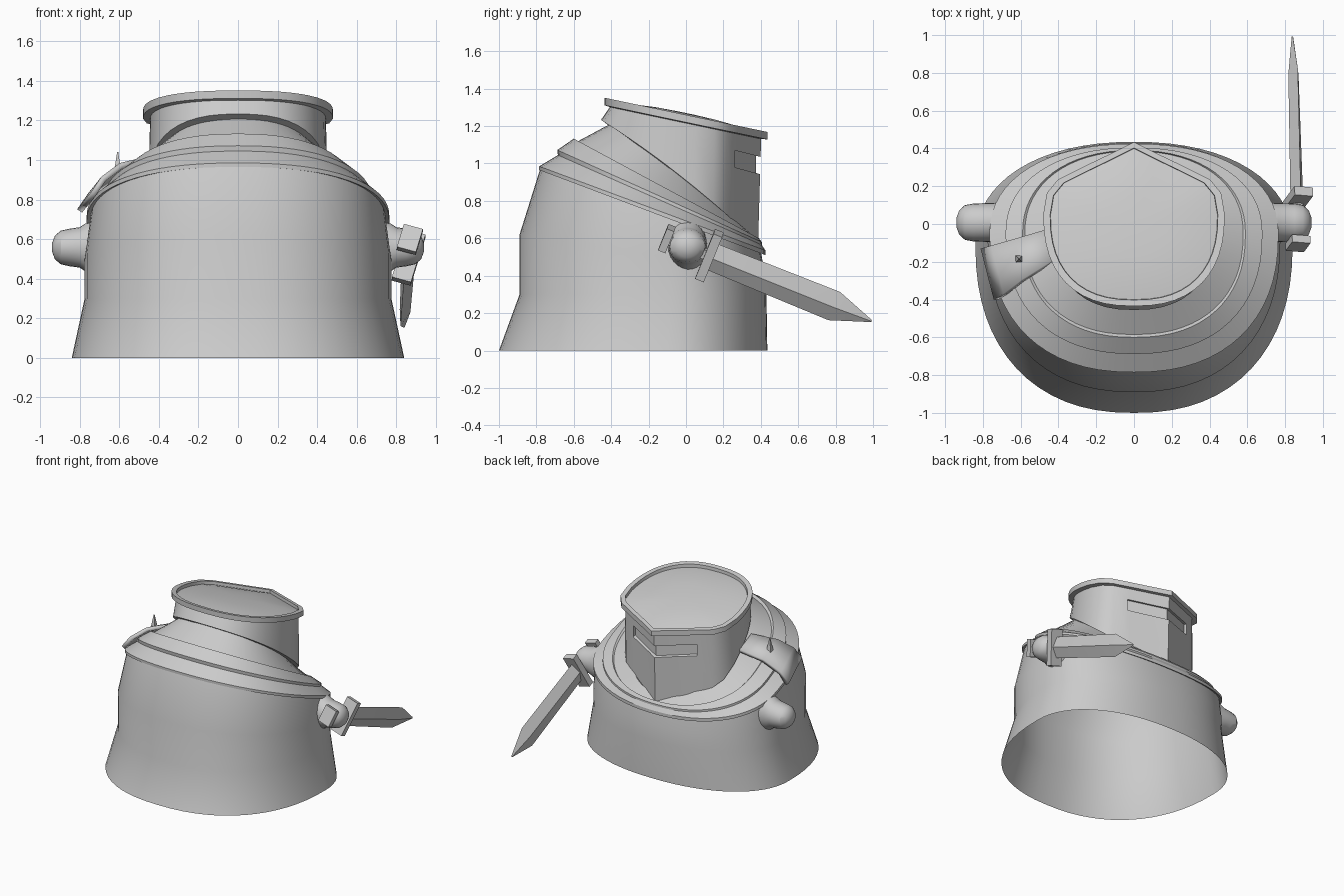
import bpy, bmesh, math
from mathutils import Vector, Matrix

cube = bpy.data.objects.get("Cube")
if cube:
    bpy.data.objects.remove(cube, do_unlink=True)

grey = bpy.data.materials.new("plain_grey")
grey.use_nodes = True
grey.diffuse_color = (0.6, 0.6, 0.6, 1)
grey.node_tree.nodes["Principled BSDF"].inputs["Base Color"].default_value = (0.6, 0.6, 0.6, 1)
parts = []


def finish(name, bm):
    bmesh.ops.recalc_face_normals(bm, faces=bm.faces)
    mesh = bpy.data.meshes.new(name)
    bm.to_mesh(mesh)
    bm.free()
    mesh.materials.append(grey)
    ob = bpy.data.objects.new(name, mesh)
    bpy.context.collection.objects.link(ob)
    parts.append(ob)
    return ob


def loft(name, rings, cap_start=False, cap_end=False):
    """Skin a series of closed rings with quads."""
    bm = bmesh.new()
    rows = [[bm.verts.new(p) for p in r] for r in rings]
    n = len(rows[0])
    for a, b in zip(rows, rows[1:]):
        for i in range(n):
            j = (i + 1) % n
            bm.faces.new((a[i], a[j], b[j], b[i]))
    if cap_start:
        bm.faces.new(rows[0][::-1])
    if cap_end:
        bm.faces.new(rows[-1])
    return finish(name, bm)


def spow(v, e):
    return math.copysign(abs(v) ** e, v)


def oval(yb, yf, yc, rx, zb, zf, n=64):
    """Rounded ring, tilted from height zb at the back to zf at the face."""
    pts = []
    for i in range(n):
        t = 2 * math.pi * i / n
        e = 2 / (2.2 if math.sin(t) > 0 else 2.3)
        s = spow(math.sin(t), e)
        y = yc + s * ((yf - yc) if s > 0 else (yc - yb))
        pts.append((rx * spow(math.cos(t), e), y, zb + (zf - zb) * (y - yb) / (yf - yb)))
    return pts


# Body: open, flared at the hem
loft("body", [oval(-1, .435, -.1, .84, 0, 0),
              oval(-.89, .43, -.08, .775, .3, .3),
              oval(-.89, .42, -.08, .775, .62, .42),
              oval(-.78, .40, -.05, .745, .97, .53)])

# Collar: stepped tilted bands rising to the neck
loft("collar", [oval(-.77, .39, -.05, .74, .965, .53),
                oval(-.785, .425, -.05, .765, .965, .51),
                oval(-.785, .425, -.05, .765, .985, .535),
                oval(-.685, .405, -.05, .68, 1.045, .565),
                oval(-.688, .405, -.05, .68, 1.072, .58),
                oval(-.60, .39, -.05, .59, 1.133, .60),
                oval(-.585, .385, -.05, .578, 1.115, .59),
                oval(-.38, .34, -.03, .40, 1.225, .63)])

# Helmet: wedge-shaped face, rounded back
half = [(0, .41), (.13, .345), (.265, .28), (.38, .222), (.435, .155)]
for k in range(12):
    t = math.pi / 2 * k / 12
    half.append((.453 * math.cos(t) ** .83, .05 - .46 * math.sin(t) ** .83))
section = half + [(0, -.41)] + [(-x, y) for x, y in half[:0:-1]]


def helm(s, height, back=1.0, front=1.0):
    pts = []
    for x, y in section:
        y *= s * (back if y < 0 else front)
        pts.append((x * s, y, height(y)))
    return pts


def tilted(z):
    return lambda y: z - .21 * y


helmet = loft("helmet", [helm(1, lambda y: .91 - .8 * y - .2 * y * y, 1.11, .94),
                         helm(.98, tilted(1.225))], True, True)

# Eye slit: shallow wedge cut across the face
outline = [(-.28, .45), (-.28, .237), (0, .374), (.28, .237), (.28, .45), (0, .6)]
slit = loft("slit_cutter", [[(x, y, 1.05 - .27 * y) for x, y in outline],
                            [(x, y, 1.135 - .25 * y) for x, y in outline]], True, True)
slit.hide_render = True
cut = helmet.modifiers.new("slit", 'BOOLEAN')
cut.operation = 'DIFFERENCE'
cut.solver = 'EXACT'
cut.object = slit
bpy.context.view_layer.update()
graph = bpy.context.evaluated_depsgraph_get()
carved = bpy.data.meshes.new_from_object(helmet.evaluated_get(graph))
helmet.modifiers.clear()
helmet.data = carved
parts.remove(slit)
bpy.data.objects.remove(slit, do_unlink=True)

# Helmet rim and slightly domed lid
loft("helmet_rim", [helm(s, tilted(z)) for s, z in
                    ((.97, 1.215), (1.06, 1.22), (1.06, 1.26), (.98, 1.26), (.975, 1.235))])
loft("helmet_lid", [helm(s, tilted(z)) for s, z in
                    ((.98, 1.235), (.75, 1.255), (.4, 1.267), (.1, 1.27))], False, True)

# Shoulder plate on the right side, with a small fin
bm = bmesh.new()
rows = []
for xa, ya, xb, yb, z in ((-.80, -.13, -.73, -.40, .765), (-.745, -.115, -.68, -.37, .85),
                          (-.62, -.08, -.59, -.30, .94), (-.45, -.03, -.43, -.20, 1.01)):
    rows.append([bm.verts.new((xa + (xb - xa) * f, ya + (yb - ya) * f,
                               z - .32 * (ya + (yb - ya) * f + .2))) for f in (0, .5, 1)])
for a, b in zip(rows, rows[1:]):
    for i in range(2):
        bm.faces.new((a[i], a[i + 1], b[i + 1], b[i]))
plate = finish("shoulder_plate", bm)
thick = plate.modifiers.new("thickness", 'SOLIDIFY')
thick.thickness = .03
thick.offset = 0

bm = bmesh.new()
bmesh.ops.create_cone(bm, cap_ends=True, segments=4, radius1=.03, radius2=.004, depth=.12,
                      matrix=Matrix.Translation((-.608, -.185, .98)) @ Matrix.Rotation(math.pi / 4, 4, 'Z'))
finish("shoulder_fin", bm)

# Hands: rounded stubs growing out of the sides, taller where they join
for side, name in ((1, "left_hand"), (-1, "right_hand")):
    rings = []
    for x, ry, rz in ((.70, .105, .145), (.765, .104, .125), (.80, .102, .102), (.85, .1, .095),
                      (.895, .092, .085), (.925, .065, .06), (.94, .025, .02)):
        rings.append([(side * x, .008 + ry * math.cos(a), .558 + rz * math.sin(a))
                      for a in (2 * math.pi * i / 24 for i in range(24))])
    loft(name, rings, False, True)

# Sword: local axes are along the blade, across it, and through it
along = Vector((-.025, .93, -.375)).normalized()
across = Vector((.27, .343, .887))
across = (across - along * across.dot(along)).normalized()
frame = Matrix((along, across, along.cross(across))).transposed().to_4x4()
frame = Matrix.Translation((.862, .125, .507)) @ frame


def bar(name, u, size):
    bm = bmesh.new()
    bmesh.ops.create_cube(bm, size=1, matrix=frame @ Matrix.Translation((u, 0, 0)) @ Matrix.Diagonal((*size, 1)))
    finish(name, bm)


bar("sword_guard", 0, (.05, .27, .10))
bar("sword_grip", -.13, (.24, .05, .05))
bar("sword_pommel", -.245, (.042, .13, .10))
blade = [[frame @ Vector((u, v * w, t * d)) for v, t in ((1, 0), (0, 1), (-1, 0), (0, -1))]
         for u, w, d in ((.02, .078, .035), (.72, .085, .028), (.935, .006, .004))]
loft("sword_blade", blade, True, True)

# Smooth shading with sharp edges kept
bpy.ops.object.select_all(action='DESELECT')
for ob in parts:
    ob.select_set(True)
bpy.context.view_layer.objects.active = parts[0]
bpy.ops.object.shade_smooth_by_angle(angle=math.radians(30))
